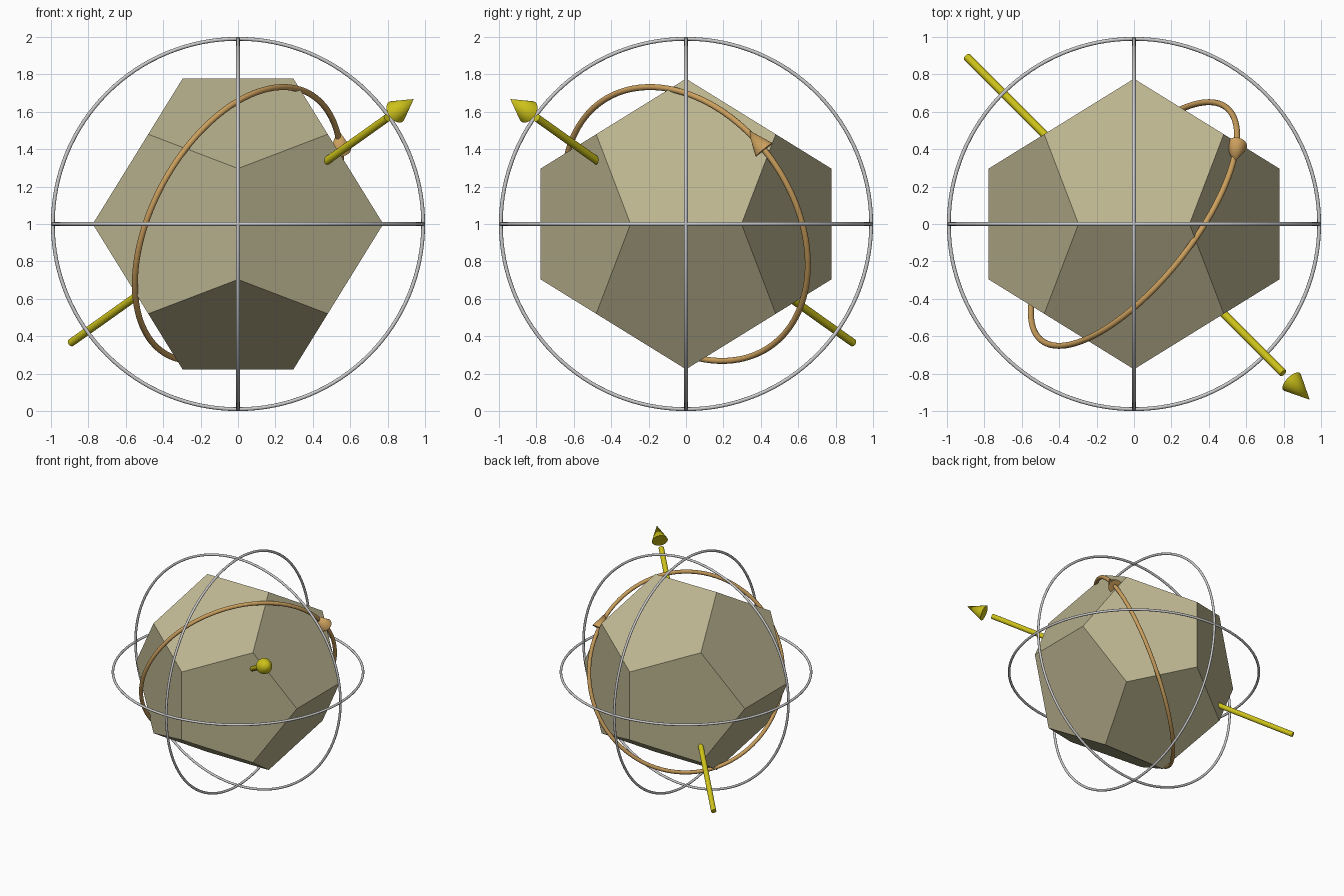
import bpy, bmesh, math
from mathutils import Vector

if "Cube" in bpy.data.objects:
    bpy.data.objects.remove(bpy.data.objects["Cube"])

CENTRE = Vector((0, 0, 1))
AXIS = Vector((1, -1, 0.711)).normalized()
SPIN = Vector((0.72, -0.573, -0.39)).normalized()


def material(name, rgb):
    m = bpy.data.materials.new(name)
    m.diffuse_color = (*rgb, 1)
    m.use_nodes = True
    m.node_tree.nodes["Principled BSDF"].inputs["Base Color"].default_value = m.diffuse_color
    return m


def finish(name, mat):
    ob = bpy.context.object
    ob.name = name
    bpy.ops.object.shade_smooth_by_angle(angle=math.radians(40))
    if mat:
        ob.data.materials.append(mat)
    return ob


def facing(direction):
    return Vector(direction).to_track_quat('Z', 'Y').to_euler()


def ring(name, normal, major, minor, mat=None):
    bpy.ops.mesh.primitive_torus_add(location=CENTRE, rotation=facing(normal),
                                     major_radius=major, minor_radius=minor,
                                     major_segments=128, minor_segments=16)
    return finish(name, mat)


def taper(name, base, tip, r_base, r_tip, mat):
    d = tip - base
    bpy.ops.mesh.primitive_cone_add(vertices=32, radius1=r_base, radius2=r_tip,
                                    depth=d.length, location=(base + tip) / 2,
                                    rotation=facing(d))
    return finish(name, mat)


stone = material("stone", (0.50, 0.46, 0.28))
yellow = material("yellow", (0.60, 0.53, 0.01))
amber = material("amber", (0.60, 0.35, 0.11))

# Dodecahedron: hull of the golden-ratio corner points
s = 0.48
phi = (1 + math.sqrt(5)) / 2
signs = (-1, 1)
pts = [(a, b, c) for a in signs for b in signs for c in signs]
for a in signs:
    for b in signs:
        p, q = a / phi, b * phi
        pts += [(p, 0, q), (q, p, 0), (0, q, p)]
bm = bmesh.new()
for p in pts:
    bm.verts.new(Vector(p) * s)
bmesh.ops.convex_hull(bm, input=bm.verts[:])
bmesh.ops.dissolve_limit(bm, angle_limit=math.radians(5),
                         verts=bm.verts[:], edges=bm.edges[:])
bmesh.ops.recalc_face_normals(bm, faces=bm.faces[:])
mesh = bpy.data.meshes.new("dodecahedron")
bm.to_mesh(mesh)
bm.free()
mesh.materials.append(stone)
body = bpy.data.objects.new("dodecahedron", mesh)
body.location = CENTRE
bpy.context.collection.objects.link(body)

# Three outer great circles
for name, n in (("side", (1, 0, 0)), ("front", (0, 1, 0)), ("level", (0, 0, 1))):
    ring(name + "_circle", n, 0.99, 0.01)

# Straight axis with a detached arrow head
taper("axis_rod", CENTRE - AXIS * 1.415, CENTRE + AXIS * 1.262, 0.021, 0.021, yellow)
taper("axis_arrow_head", CENTRE + AXIS * 1.335, CENTRE + AXIS * 1.487, 0.064, 0, yellow)

# Tilted spin ring with its arrow head along the tangent
ring("spin_ring", SPIN, 0.795, 0.016, amber)
out = Vector((0.57, 0.42, 0.40))
out = (out - SPIN * out.dot(SPIN)).normalized()
base = CENTRE + out * 0.795
taper("spin_arrow_head", base, base + SPIN.cross(out) * 0.14, 0.057, 0, amber)
